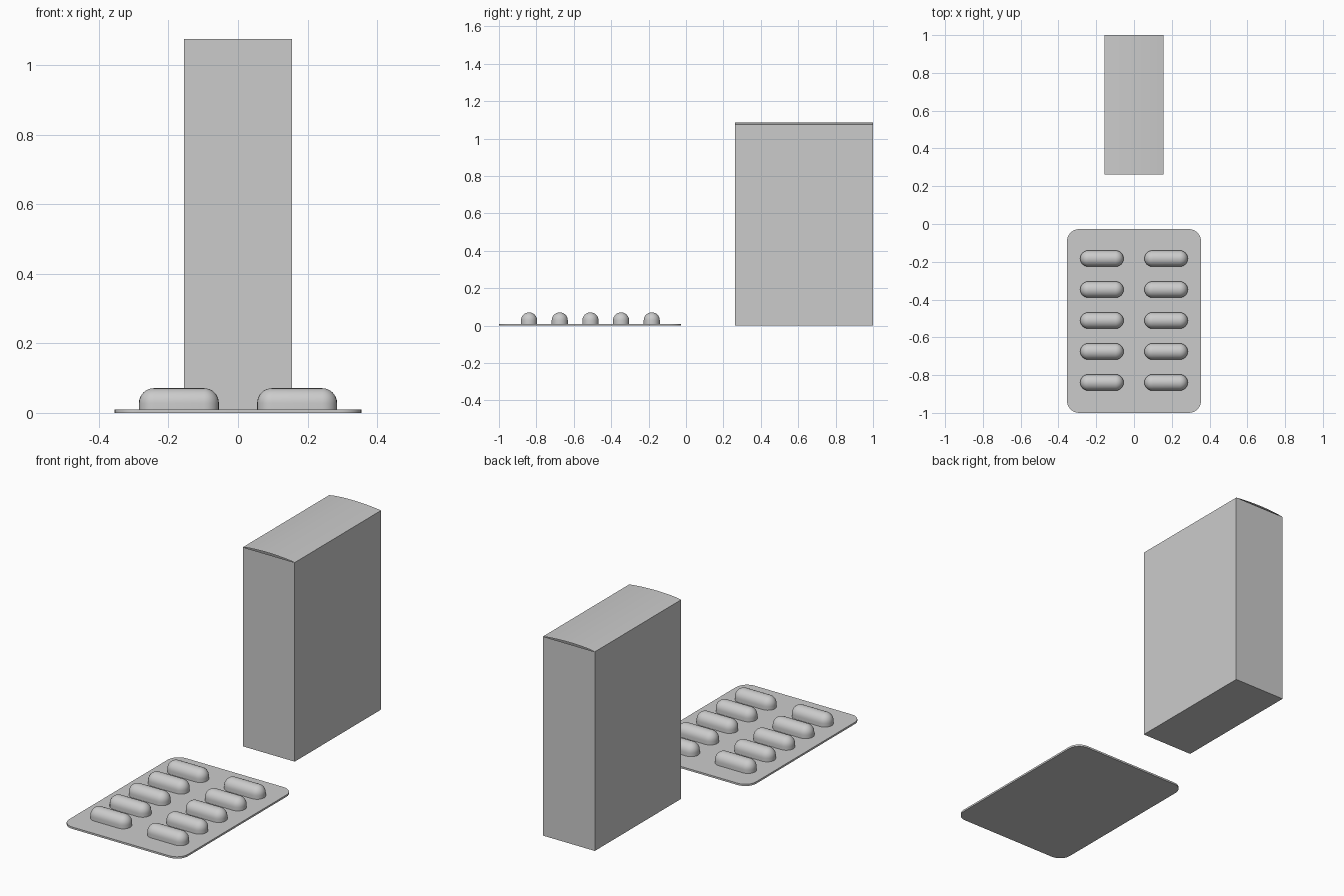
import bpy, bmesh, math

if "Cube" in bpy.data.objects:
    bpy.data.objects.remove(bpy.data.objects["Cube"])


def finish(name, bm, smooth=None):
    bmesh.ops.remove_doubles(bm, verts=bm.verts, dist=1e-5)
    bmesh.ops.recalc_face_normals(bm, faces=bm.faces)
    me = bpy.data.meshes.new(name)
    bm.to_mesh(me)
    bm.free()
    ob = bpy.data.objects.new(name, me)
    bpy.context.collection.objects.link(ob)
    if smooth:
        bpy.ops.object.select_all(action='DESELECT')
        ob.select_set(True)
        bpy.context.view_layer.objects.active = ob
        bpy.ops.object.shade_smooth_by_angle(angle=math.radians(smooth))
    return ob


def rounded_rect(hx, hy, r, n):
    """Outline with n segments per rounded corner."""
    pts = []
    for q, (sx, sy) in enumerate([(1, 1), (-1, 1), (-1, -1), (1, -1)]):
        for i in range(n + 1):
            a = math.radians(90 * q + 90 * i / n)
            pts.append((sx * (hx - r) + r * math.cos(a),
                        sy * (hy - r) + r * math.sin(a)))
    return pts


def bridge(bm, rings):
    for a, b in zip(rings, rings[1:]):
        for i in range(len(a)):
            j = (i + 1) % len(a)
            bm.faces.new((a[i], a[j], b[j], b[i]))


# Carton: closed base and walls, open top
HX, Y0, Y1, H = 0.155, 0.263, 1.0, 1.076
bm = bmesh.new()
corners = [(-HX, Y0), (HX, Y0), (HX, Y1), (-HX, Y1)]
rings = [[bm.verts.new((x, y, z)) for x, y in corners] for z in (0, H)]
bridge(bm, rings)
bm.faces.new(rings[0])
finish("carton", bm)

# Carton lid: bowed sheet, slightly higher towards the hinge side
bm = bmesh.new()
N = 12
rows = []
for i in range(N + 1):
    t = i / N
    z = H + 0.0105 * math.sin(math.pi * t ** 0.9) ** 0.8 if 0 < t < 1 else H
    x = -HX + 2 * HX * t
    rows.append([bm.verts.new((x, y, z)) for y in (Y0, Y1)])
for a, b in zip(rows, rows[1:]):
    bm.faces.new((a[0], b[0], b[1], a[1]))
bmesh.ops.recalc_face_normals(bm, faces=bm.faces)
finish("carton_lid", bm, 30)

# Blister card: thin rounded plate
T = 0.01
bm = bmesh.new()
plan = rounded_rect(0.355, 0.4865, 0.065, 8)
rings = [[bm.verts.new((x, y - 0.5135, z)) for x, y in plan] for z in (0, T)]
bridge(bm, rings)
bm.faces.new(rings[0])
bm.faces.new(rings[1])
finish("blister_card", bm, 30)

# Pill pockets: straight skirt below a half capsule
R, HALF, TOP = 0.043, 0.115, 0.071


def pocket(name, cx, cy):
    bm = bmesh.new()
    steps = 8
    levels = [(R, T)] + [(R * math.cos(a), TOP - R + R * math.sin(a))
                         for a in (math.pi / 2 * i / steps for i in range(steps + 1))]
    rings = []
    for r, z in levels:
        ring = []
        for s in (0, 1):
            for i in range(13):
                a = -math.pi / 2 + math.pi * (s + i / 12)
                ring.append(bm.verts.new((cx + (1 - 2 * s) * (HALF - R) + r * math.cos(a),
                                          cy + r * math.sin(a), z)))
        rings.append(ring)
    bridge(bm, rings)
    finish(name, bm, 40)


for col, cx in enumerate((-0.17, 0.17)):
    for row in range(5):
        pocket(f"pill_pocket_{col}_{row}", cx, -0.183 - 0.164 * row)
